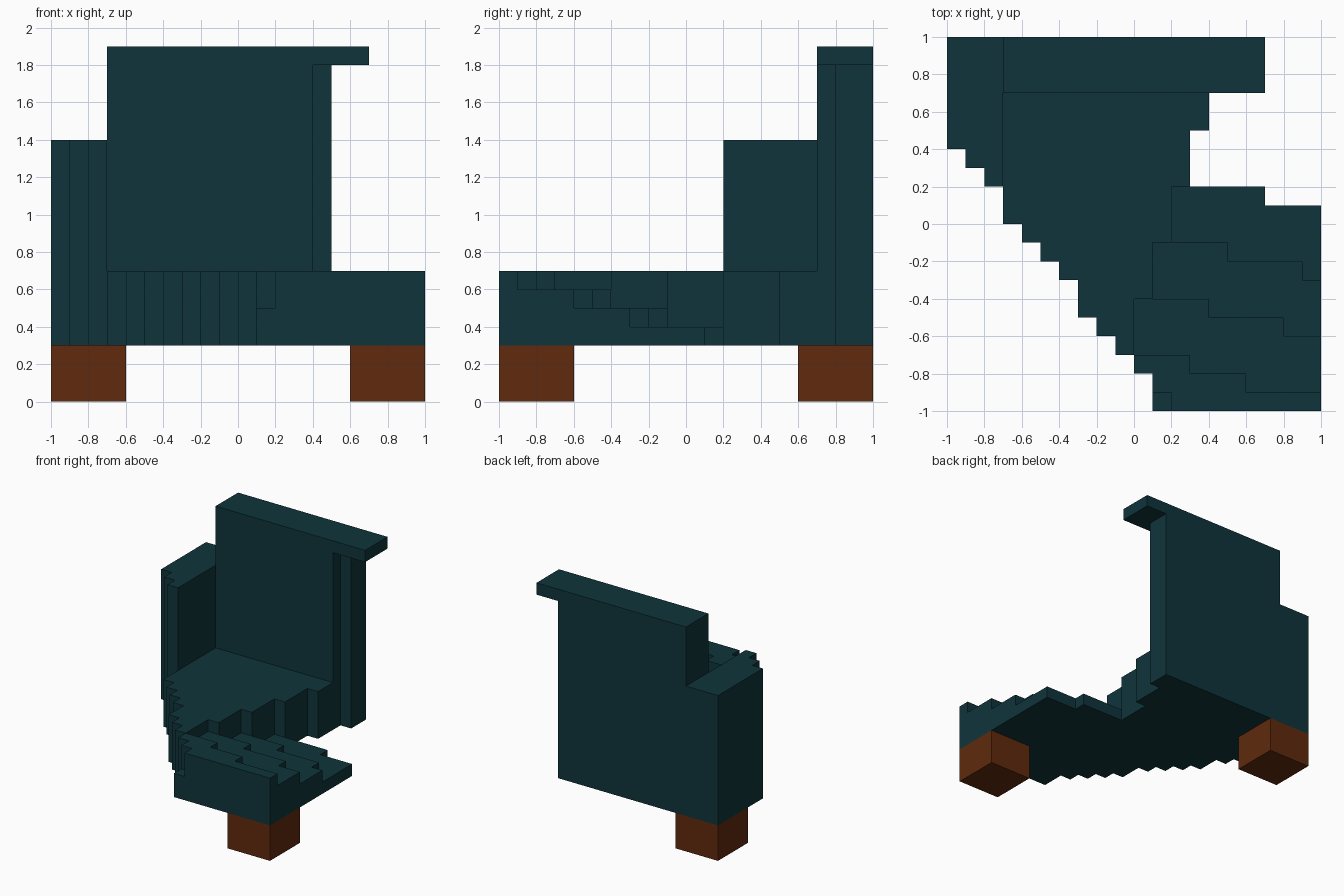
import bpy, bmesh
from mathutils import Vector

if "Cube" in bpy.data.objects:
    bpy.data.objects.remove(bpy.data.objects["Cube"])

U = 0.1  # block size; all part coordinates below are in blocks


def material(name, rgb):
    m = bpy.data.materials.new(name)
    m.diffuse_color = (*rgb, 1)
    m.use_nodes = True
    m.node_tree.nodes["Principled BSDF"].inputs["Base Color"].default_value = m.diffuse_color
    return m


teal = material("dark teal fabric", (0.0048, 0.0343, 0.0437))
brown = material("brown wood", (0.117, 0.0232, 0.004))


def box(x0, x1, y0, y1, z0, z1):
    return {(x, y, z) for x in range(x0, x1) for y in range(y0, y1) for z in range(z0, z1)}


# Stepped diagonal edge: first block of each row, from front to back
LEFT = [1, 1, 0, -1, -2, -3, -3, -4, -5, -6, -7, -7, -8, -9] + [-10] * 6


def left(y):
    return LEFT[y + 10]


def step(x, y0, a, b):
    """Row where a tier begins: it moves forward one row at x = a and at x = b."""
    return y0 - (x >= a) - (x >= b)


# Seat: full-height cushion with stepped right edge
seat = set()
for y in range(-7, 10):
    right = 5 if y >= 8 else 4 if y >= 5 else 3 if y >= 2 else 2 if y >= -1 else 1 if y >= -4 else 0
    seat |= box(left(y), right, y, y + 1, 3, 7)

# Broken front corner: terraces dropping towards the back
front_steps = set()
for y in range(-10, 2):
    for x in range(left(y), 10):
        if (x, y, 3) in seat or y >= (2 if x < 7 else 1):
            continue
        top = 7 - (y >= step(x, -7, 3, 6)) - (y >= step(x, -4, 4, 8)) - (y >= step(x, -1, 5, 9))
        front_steps |= box(x, x + 1, y, y + 1, 3, top)
front_steps -= box(1, 2, -10, -9, 5, 7)  # small notch at the front

# Armrest, following the diagonal edge
armrest = set()
for y in range(2, 10):
    armrest |= box(left(y), -7, y, y + 1, 7, 14)

# Backrest panel and overhanging top rail
backrest = box(-7, 4, 7, 10, 7, 18) | box(4, 5, 8, 10, 7, 18)
top_rail = box(-7, 7, 7, 10, 18, 19)

parts = {
    "seat": (seat, teal),
    "front_steps": (front_steps, teal),
    "armrest": (armrest, teal),
    "backrest": (backrest, teal),
    "top_rail": (top_rail, teal),
    "front_right_leg": (box(6, 10, -10, -6, 0, 3), brown),
    "back_left_leg": (box(-10, -6, 6, 10, 0, 3), brown),
}
solid = set().union(*(cells for cells, _ in parts.values()))


def build(name, cells, mat):
    """Skin the exposed block sides, then merge flat areas."""
    bm = bmesh.new()
    for c in cells:
        for axis in range(3):
            for side in (0, 1):
                n = list(c)
                n[axis] += 1 if side else -1
                if tuple(n) in solid:
                    continue
                a, b = (axis + 1) % 3, (axis + 2) % 3
                ring = []
                for i, j in ((0, 0), (1, 0), (1, 1), (0, 1)):
                    p = Vector(c)
                    p[axis] += side
                    p[a] += i
                    p[b] += j
                    ring.append(bm.verts.new(p * U))
                bm.faces.new(ring if side else ring[::-1])
    bmesh.ops.remove_doubles(bm, verts=bm.verts, dist=0.001)
    bmesh.ops.dissolve_limit(bm, angle_limit=0.02, verts=bm.verts, edges=bm.edges)
    mesh = bpy.data.meshes.new(name)
    bm.to_mesh(mesh)
    bm.free()
    mesh.materials.append(mat)
    bpy.context.collection.objects.link(bpy.data.objects.new(name, mesh))


for name, (cells, mat) in parts.items():
    build(name, cells, mat)
